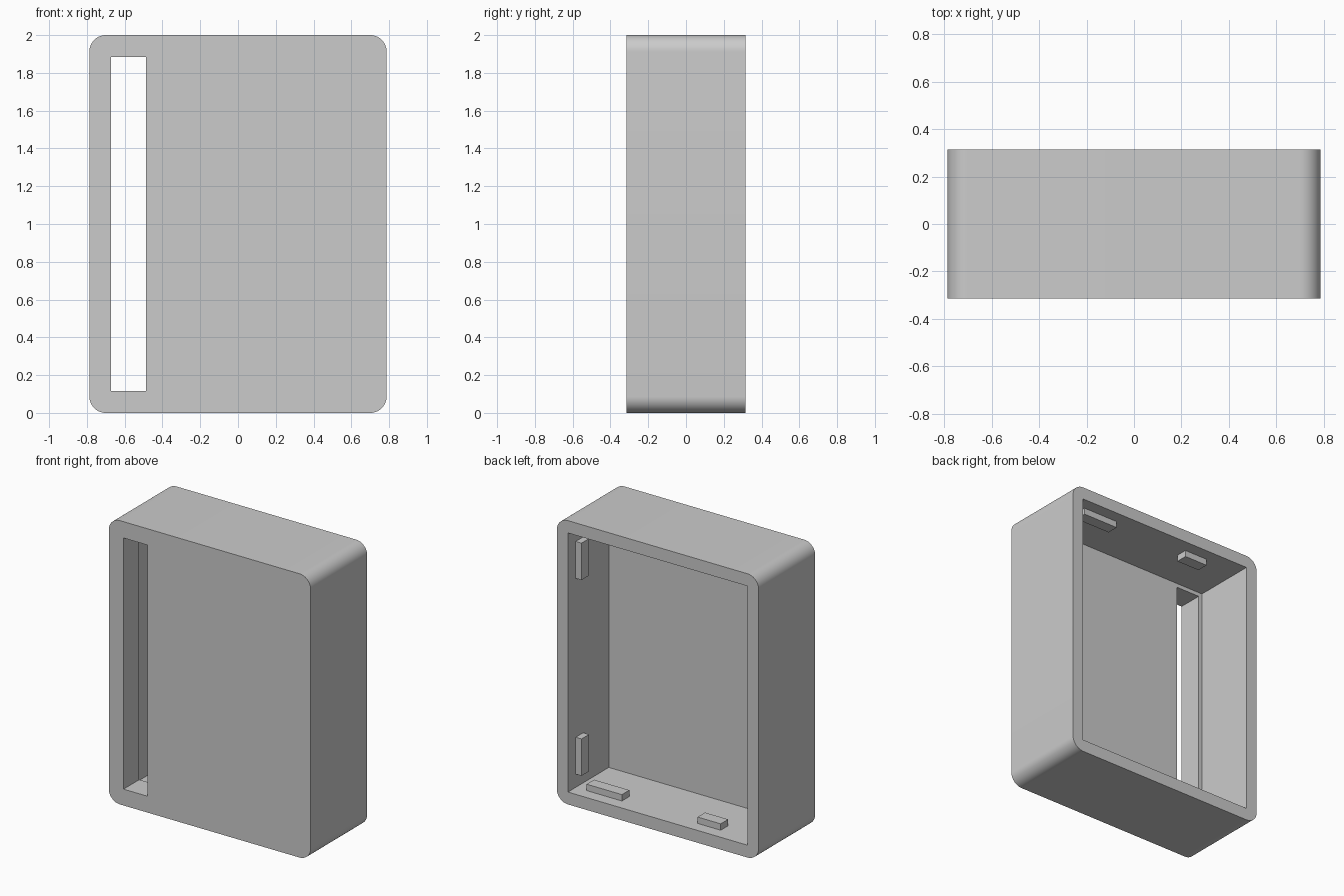
import bpy
import bmesh
from mathutils import Vector

if "Cube" in bpy.data.objects:
    bpy.data.objects.remove(bpy.data.objects["Cube"])

# Overall sizes
WIDTH, DEPTH, HEIGHT = 1.574, 0.63, 2.0
WALL, PANEL = 0.087, 0.175
CORNER = 0.087
HALF_W, HALF_D = WIDTH / 2, DEPTH / 2
INNER_X = HALF_W - WALL
INNER_TOP = HEIGHT - WALL

grey = bpy.data.materials.new("light grey plastic")
grey.use_nodes = True
colour = (0.6, 0.6, 0.6, 1)
grey.diffuse_color = colour
grey.node_tree.nodes["Principled BSDF"].inputs["Base Color"].default_value = colour


def box(name, low, high, radius=0):
    """Box between two corners; a radius rounds its front-to-back edges."""
    low, high = Vector(low), Vector(high)
    bm = bmesh.new()
    bmesh.ops.create_cube(bm, size=1)
    for v in bm.verts:
        v.co = (low + high) / 2 + v.co * (high - low)
    if radius:
        edges = [e for e in bm.edges
                 if abs(e.verts[0].co.y - e.verts[1].co.y) > 0.1]
        bmesh.ops.bevel(bm, geom=edges, offset=radius, segments=12,
                        profile=0.5, affect='EDGES')
    bmesh.ops.recalc_face_normals(bm, faces=bm.faces)
    mesh = bpy.data.meshes.new(name)
    bm.to_mesh(mesh)
    bm.free()
    mesh.materials.append(grey)
    ob = bpy.data.objects.new(name, mesh)
    bpy.context.collection.objects.link(ob)
    return ob


def select(ob):
    bpy.ops.object.select_all(action='DESELECT')
    ob.select_set(True)
    bpy.context.view_layer.objects.active = ob


def cut(ob, cutter):
    """Subtract the cutter for good, then discard it."""
    cutter.hide_render = True
    mod = ob.modifiers.new("cut", 'BOOLEAN')
    mod.operation = 'DIFFERENCE'
    mod.solver = 'EXACT'
    mod.object = cutter
    select(ob)
    bpy.ops.object.modifier_apply(modifier=mod.name)
    bpy.data.objects.remove(cutter)


# Case: rounded block, open at the back, with a tall slot through the front
case = box("case", (-HALF_W, -HALF_D, 0), (HALF_W, HALF_D, HEIGHT), CORNER)
cut(case, box("cavity_cutter", (-INNER_X, PANEL - HALF_D, WALL),
              (INNER_X, 1, INNER_TOP)))
cut(case, box("slot_cutter", (-0.672, -1, 0.115), (-0.487, 0, 1.885)))
select(case)
bpy.ops.object.shade_smooth_by_angle(angle=0.5)

# Retaining tabs just inside the open back
TAB, SINK = 0.045, 0.01
Y0, Y1 = 0.145, 0.228

# Pairs on the floor and the ceiling
for side, x0, x1 in (("left", 0.34, 0.615), ("right", -0.43, -0.25)):
    box(f"floor_tab_{side}", (x0, Y0, WALL - SINK), (x1, Y1, WALL + TAB))
    box(f"ceiling_tab_{side}", (x0, Y0, INNER_TOP - TAB),
        (x1, Y1, INNER_TOP + SINK))

# Pair on the left wall
for level, z0 in (("lower", 0.18), ("upper", 1.56)):
    box(f"wall_tab_{level}", (INNER_X - TAB, Y0, z0),
        (INNER_X + SINK, Y1, z0 + 0.26))
